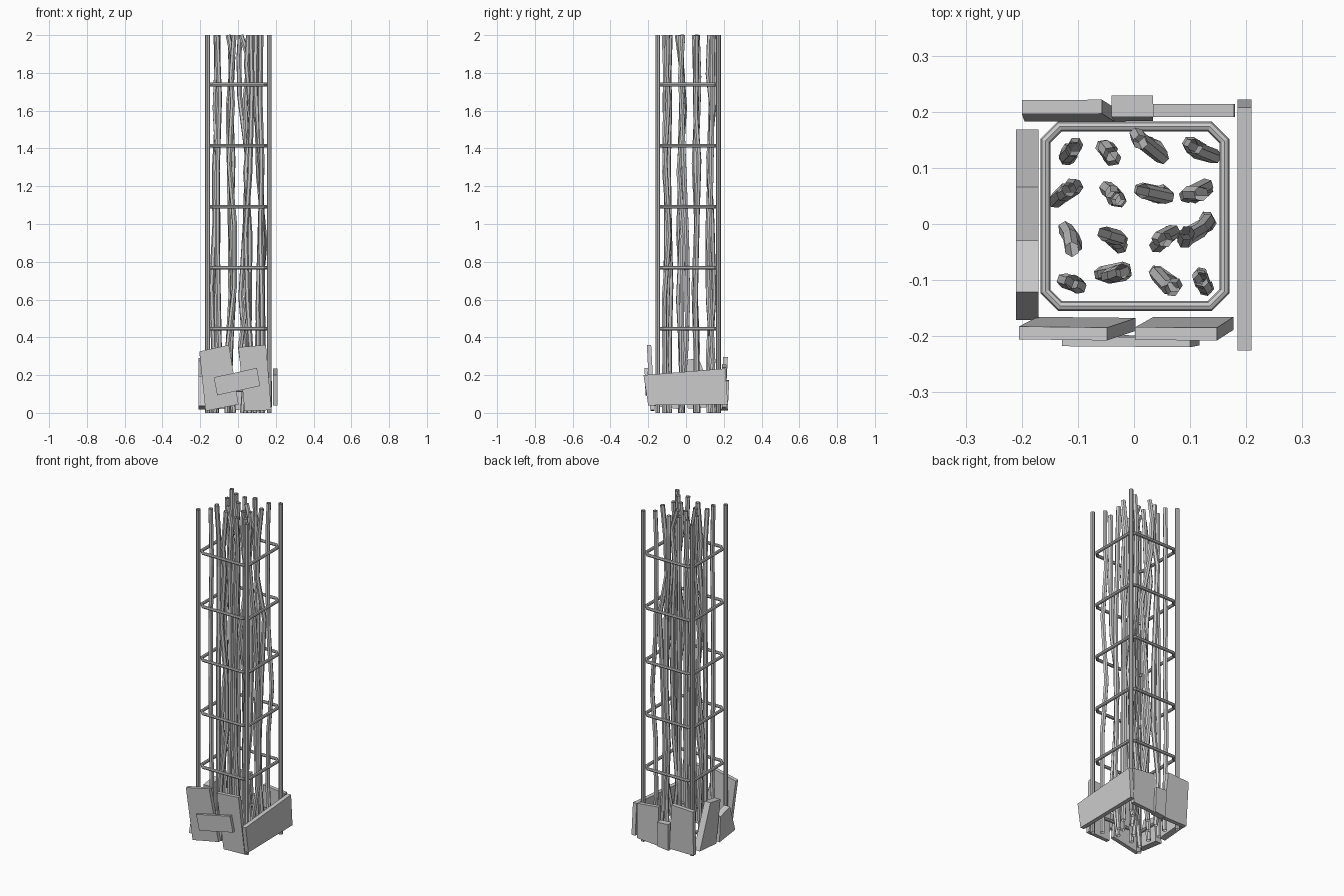
import bpy, bmesh, random

if "Cube" in bpy.data.objects:
    bpy.data.objects.remove(bpy.data.objects["Cube"])
random.seed(4)


def tube(name, paths, radius, cyclic=False, res=2):
    """Open-ended faceted rods swept along poly paths."""
    cu = bpy.data.curves.new(name, 'CURVE')
    cu.dimensions = '3D'
    cu.bevel_depth = radius
    cu.bevel_resolution = res
    for path in paths:
        sp = cu.splines.new('POLY')
        sp.points.add(len(path) - 1)
        for p, co in zip(sp.points, path):
            p.co = (*co, 1)
        sp.use_cyclic_u = cyclic
        sp.use_smooth = False
    ob = bpy.data.objects.new(name, cu)
    bpy.context.collection.objects.link(ob)
    return ob


def board(name, axis, quad, low, high, thick):
    """Slab with a (u, z) outline; its mid-depth leans from low to high."""
    bm = bmesh.new()
    zs = [z for _, z in quad]
    z0, z1 = min(zs), max(zs)
    layers = []
    for side in (-0.5, 0.5):
        ring = []
        for u, z in quad:
            d = low + (high - low) * (z - z0) / (z1 - z0) + side * thick
            ring.append(bm.verts.new((d, u, z) if axis == 'x' else (u, d, z)))
        layers.append(ring)
    a, b = layers
    bm.faces.new(a)
    bm.faces.new(b[::-1])
    for i in range(4):
        j = (i + 1) % 4
        bm.faces.new((a[i], b[i], b[j], a[j]))
    bmesh.ops.recalc_face_normals(bm, faces=bm.faces[:])
    me = bpy.data.meshes.new(name)
    bm.to_mesh(me)
    bm.free()
    ob = bpy.data.objects.new(name, me)
    bpy.context.collection.objects.link(ob)


# Cage: four corner posts and chamfered ties
X0, X1, Y0, Y1 = -0.161, 0.165, -0.15, 0.172
tube("corner_posts", [[(x, y, 0), (x, y, 2)] for x in (X0, X1) for y in (Y0, Y1)], 0.0125)

a, b, c, d, k = -0.158, 0.161, -0.146, 0.174, 0.026
outline = [(a + k, c), (b - k, c), (b, c + k), (b, d - k),
           (b - k, d), (a + k, d), (a, d - k), (a, c + k)]
tube("tie_rings", [[(x, y, 0.121 + 0.3235 * i) for x, y in outline] for i in range(6)],
     0.0095, cyclic=True)

# Bundle of crooked inner rods: centre x, y and main sway direction
rods = [
    (-.112, .130, .008, .012), (-.045, .128, .012, -.010), (.030, .138, .030, -.020), (.122, .130, .026, -.012),
    (-.120, .057, .018, .012), (-.040, .055, .020, -.014), (.033, .057, .030, -.005), (.113, .057, .020, .008),
    (-.112, -.028, .008, -.020), (-.034, -.027, .018, -.010), (.050, -.028, .022, .014), (.110, -.012, .022, .018),
    (-.116, -.105, .022, -.006), (-.036, -.088, .028, .006), (.048, -.096, .026, -.020), (.124, -.107, .010, -.015)]
paths = []
for x, y, sx, sy in rods:
    levels = [0, 0.3, 0.62, 0.95, 1.3, 1.62, 1.83, 2]
    sway = [random.uniform(-1, 1) for _ in levels]
    path = []
    for z, t in zip(levels, sway):
        z += random.uniform(-0.06, 0.06) if 0 < z < 2 else 0
        path.append((x + t * sx + random.uniform(-.005, .005),
                     y + t * sy + random.uniform(-.005, .005), z))
    paths.append(path)
tube("inner_rods", paths, 0.0135, res=1)

# Front boards
board("front_board_left", 'y', [(-.205, .325), (-.048, .36), (.003, .045), (-.172, .01)], -.177, -.196, .023)
board("front_board_right", 'y', [(.002, .348), (.148, .36), (.177, .015), (.035, .01)], -.177, -.196, .023)
board("front_cross_board", 'y', [(-.128, .188), (.1, .238), (.117, .143), (-.11, .093)], -.206, -.211, .017)

# Right board
board("right_board", 'x', [(-.225, .2), (.208, .235), (.222, .045), (-.2, .04)], .197, .197, .025)

# Back boards
board("back_board_left", 'y', [(-.2, .29), (-.057, .297), (-.035, .02), (-.195, .02)], .195, .209, .025)
board("back_block", 'y', [(-.04, .175), (.034, .17), (.034, .02), (-.036, .012)], .202, .21, .038)
board("back_board_right", 'y', [(.034, .255), (.178, .24), (.18, .03), (.038, .02)], .202, .202, .023)

# Left boards
board("left_board_tall", 'x', [(.168, .035), (.066, .29), (-.03, .275), (.01, .022)], -.19, -.19, .04)
board("left_board_short", 'x', [(-.02, .018), (-.03, .17), (-.121, .195), (-.171, .037)], -.19, -.19, .04)
